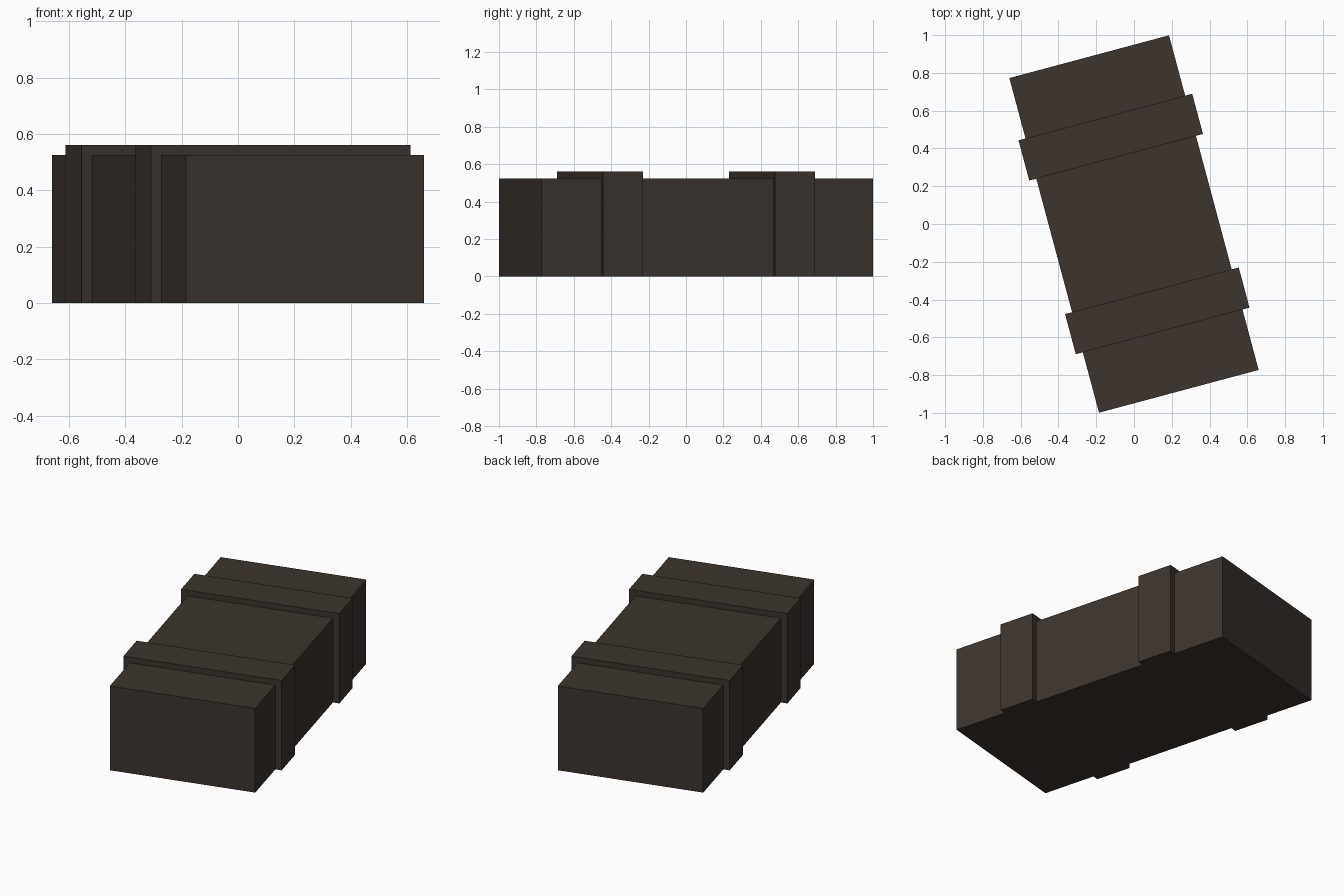
import bpy
import math

if "Cube" in bpy.data.objects:
    bpy.data.objects.remove(bpy.data.objects["Cube"])

ANGLE = math.radians(15)

wood = bpy.data.materials.new("dark_brown")
wood.diffuse_color = (0.045, 0.034, 0.027, 1)
wood.use_nodes = True
wood.node_tree.nodes["Principled BSDF"].inputs["Base Color"].default_value = wood.diffuse_color


def block(name, along, width, length, height):
    """Box standing on the ground, placed along the turned long axis."""
    x, y = -math.sin(ANGLE) * along, math.cos(ANGLE) * along
    bpy.ops.mesh.primitive_cube_add(size=1, location=(x, y, height / 2),
                                    rotation=(0, 0, ANGLE))
    ob = bpy.context.object
    ob.name = name
    ob.scale = (width, length, height)
    ob.data.materials.append(wood)
    return ob


# main crate body
block("crate_body", 0, 0.875, 1.834, 0.525)

# two raised bands wrapped around the crate
for name, side in (("front_band", -1), ("back_band", 1)):
    block(name, side * 0.476, 0.952, 0.22, 0.56)
